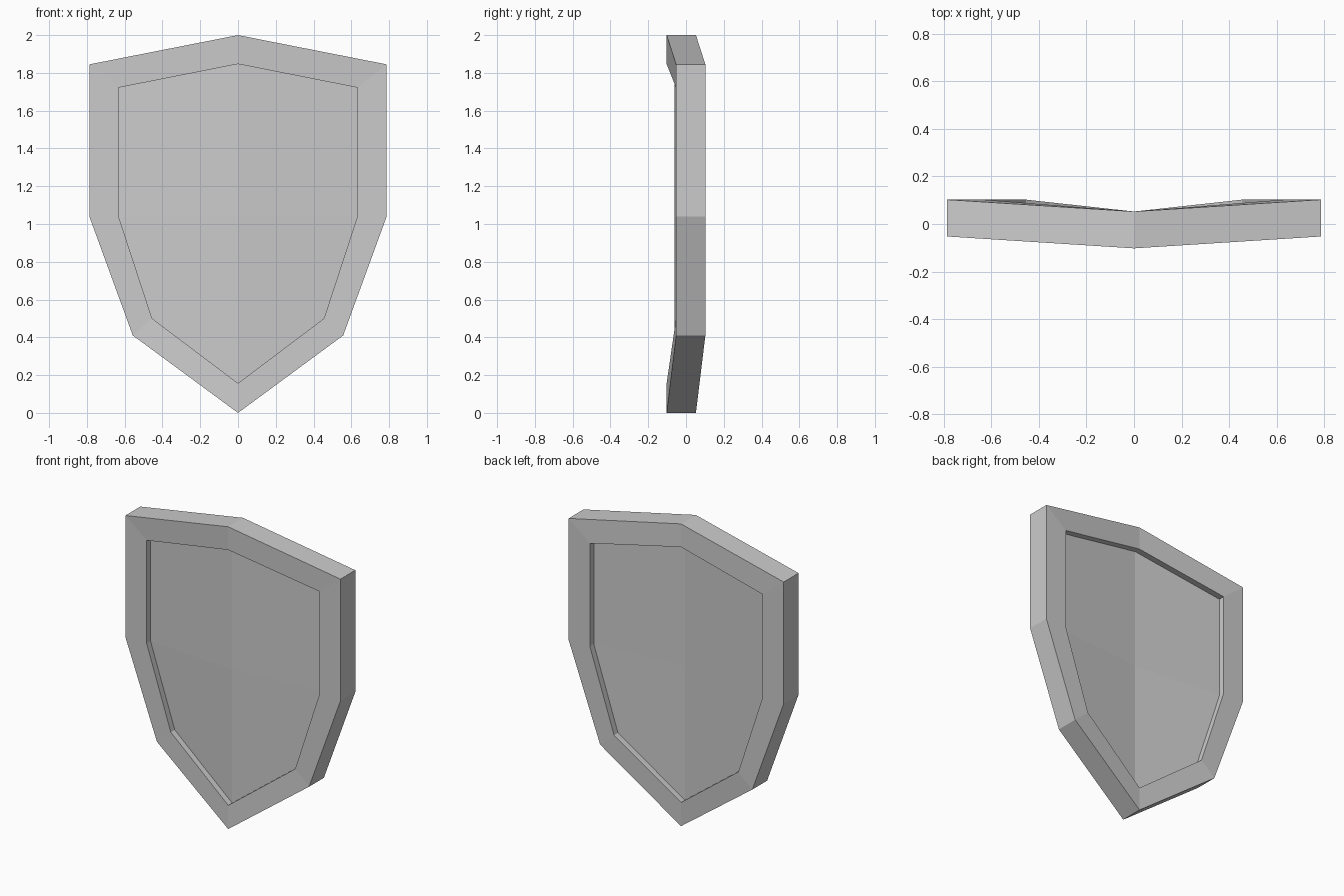
import bpy, bmesh

if "Cube" in bpy.data.objects:
    bpy.data.objects.remove(bpy.data.objects["Cube"])

# Right half outlines (x, z), top centre round to the bottom tip
OUTER = [(0, 2.0), (0.787, 1.845), (0.787, 1.04), (0.557, 0.41), (0, 0)]
INNER = [(0, 1.847), (0.632, 1.722), (0.632, 1.04), (0.455, 0.5), (0, 0.157)]
BOW = 0.05        # centre line sits forward of the edges
HALF = 0.0775     # half thickness of the rim
RECESS = 0.041    # panel set back on both faces

bm = bmesh.new()


def depth(x, offset):
    return offset + (BOW / 2 if x > 0 else -BOW / 2)


def ring(outline, offset):
    return [bm.verts.new((x, depth(x, offset), z)) for x, z in outline]


def bridge(a, b):
    for i in range(len(a) - 1):
        bm.faces.new((a[i], a[i + 1], b[i + 1], b[i]))


# Rim: cross-section runs panel front, lip, outer edge, lip, panel back
sections = [(INNER, -HALF + RECESS), (INNER, -HALF), (OUTER, -HALF),
            (OUTER, HALF), (INNER, HALF), (INNER, HALF - RECESS)]
rings = [ring(o, d) for o, d in sections]
for a, b in zip(rings, rings[1:]):
    bridge(a, b)

# Recessed panels, creased along the centre line
for r, offset in ((rings[0], sections[0][1]), (rings[-1], sections[-1][1])):
    hub = bm.verts.new((0, depth(0, offset), 1.04))
    bm.faces.new((r[0], r[1], r[2], hub))
    bm.faces.new((hub, r[2], r[3], r[4]))

bmesh.ops.recalc_face_normals(bm, faces=bm.faces)
# Half is open on the centre line, so check the front panel faces forward
bm.faces.ensure_lookup_table()
bm.normal_update()
front = next(f for f in bm.faces if set(rings[0][1:3]) <= set(f.verts)
             and rings[1][1] not in f.verts)
if front.normal.y > 0:
    bmesh.ops.reverse_faces(bm, faces=bm.faces)

mesh = bpy.data.meshes.new("shield")
bm.to_mesh(mesh)
bm.free()
shield = bpy.data.objects.new("shield", mesh)
bpy.context.collection.objects.link(shield)

# Left half
mirror = shield.modifiers.new("mirror", 'MIRROR')
mirror.use_axis[0] = True
mirror.use_clip = True
